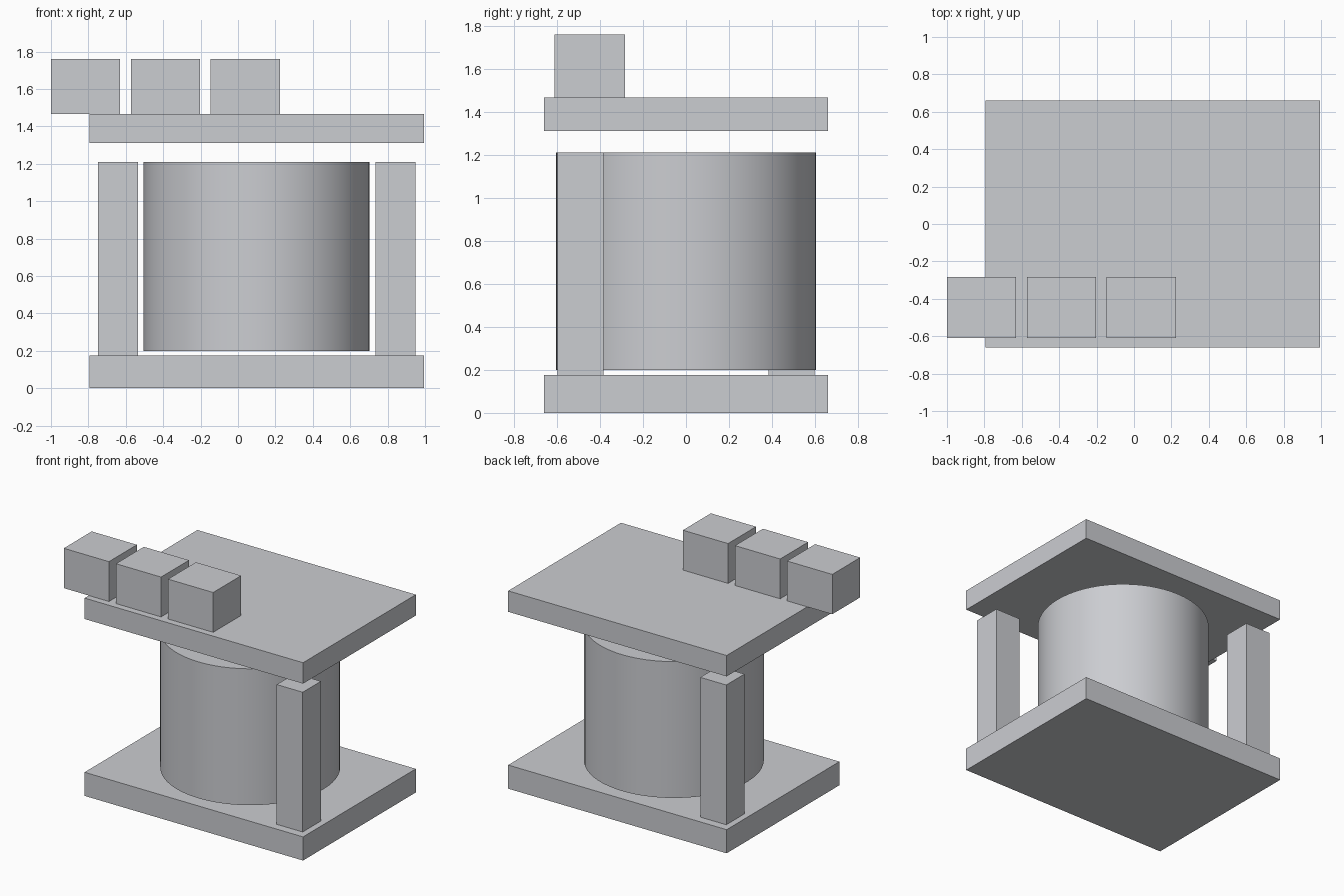
import bpy

# Remove the default cube
cube = bpy.data.objects.get("Cube")
if cube:
    bpy.data.objects.remove(cube, do_unlink=True)

# Single grey material
grey = bpy.data.materials.new("plain_grey")
grey.use_nodes = True
colour = (0.60, 0.61, 0.64, 1)
grey.diffuse_color = colour
bsdf = next(n for n in grey.node_tree.nodes if n.type == "BSDF_PRINCIPLED")
bsdf.inputs["Base Color"].default_value = colour


def finish(name):
    obj = bpy.context.object
    obj.name = obj.data.name = name
    obj.data.materials.append(grey)
    return obj


def box(name, centre, size):
    bpy.ops.mesh.primitive_cube_add(size=1, location=centre)
    obj = finish(name)
    obj.scale = size
    bpy.ops.object.transform_apply(location=False, rotation=False, scale=True)
    return obj


MID_X = 0.1       # plates and drum share this axis
BASE_TOP = 0.175
TOP_LOW, TOP_HIGH = 1.31, 1.465
POST_TOP = 1.21

# Base and top plates
for name, low, high in (("base_plate", 0, BASE_TOP), ("top_plate", TOP_LOW, TOP_HIGH)):
    box(name, (MID_X, 0, (low + high) / 2), (1.79, 1.32, high - low))

# Two posts on opposite corners
for name, side in (("front_left_post", 1), ("back_right_post", -1)):
    box(name, (MID_X + side * 0.742, -side * 0.491, (BASE_TOP + POST_TOP) / 2),
        (0.213, 0.213, POST_TOP - BASE_TOP))

# Central drum
bpy.ops.mesh.primitive_cylinder_add(vertices=64, radius=0.604, depth=1.01,
                                    location=(MID_X, 0, 0.705))
finish("central_drum")
bpy.ops.object.shade_smooth_by_angle()

# Row of three blocks overhanging the top plate
for i in range(3):
    box(f"top_block_{i + 1}", (-0.815 + i * 0.427, -0.447, (TOP_HIGH + 1.76) / 2),
        (0.37, 0.327, 1.76 - TOP_HIGH))
